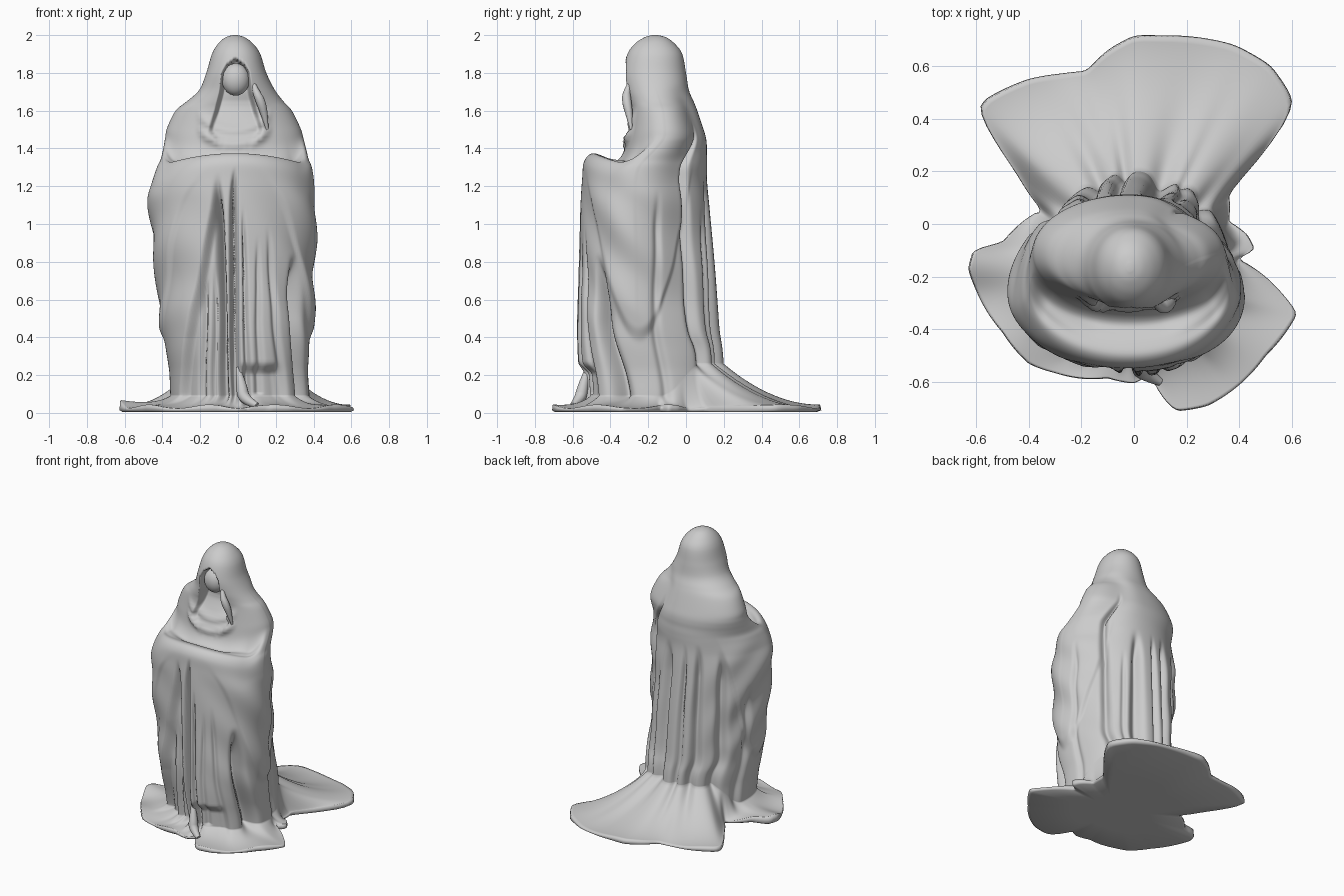
import bpy, bmesh, math
from mathutils import Vector

if "Cube" in bpy.data.objects:
    bpy.data.objects.remove(bpy.data.objects["Cube"])

COLS = 270
CENTRE = (0.0, -0.17)          # pole of the hem outline


def smooth(a, b, x):
    t = min(1, max(0, (x - a) / (b - a)))
    return t * t * (3 - 2 * t)


def interp(x, pts):
    if x <= pts[0][0]:
        return pts[0][1]
    for (a, u), (b, v) in zip(pts, pts[1:]):
        if x <= b:
            return u + (v - u) * (x - a) / (b - a)
    return pts[-1][1]


def catmull(p0, p1, p2, p3, t):
    return [0.5 * (2 * b + (c - a) * t + (2 * a - 5 * b + 4 * c - d) * t * t
                   + (3 * b - a - 3 * c + d) * t ** 3)
            for a, b, c, d in zip(p0, p1, p2, p3)]


# Body sections: height, front height shift, left, right, back, front
ROWS = [(.09, 0, .36, .38, .20, -.565), (.40, 0, .41, .40, .18, -.58),
        (.75, 0, .435, .405, .155, -.57), (1.08, 0, .47, .415, .125, -.56),
        (1.22, .02, .455, .40, .112, -.55), (1.30, .03, .43, .39, .112, -.54),
        (1.34, .033, .41, .375, .112, -.50), (1.38, -.02, .40, .365, .11, -.44),
        (1.42, -.09, .392, .355, .11, -.38), (1.46, -.08, .385, .345, .105, -.33),
        (1.51, -.03, .375, .33, .09, -.31), (1.60, 0, .33, .285, .06, -.30),
        (1.65, 0, .27, .24, .04, -.31), (1.71, 0, .205, .195, .015, -.325),
        (1.80, 0, .168, .15, 0, -.335), (1.90, 0, .138, .118, -.02, -.31),
        (1.955, 0, .105, .08, -.06, -.27), (1.988, 0, .066, .036, -.105, -.22),
        (2.0, 0, .026, -.004, -.15, -.18)]

# Spread of the cloth on the floor, seen from above
HEM = [(.39, -.13), (.46, -.10), (.43, -.04), (.36, .01), (.36, .12), (.50, .28),
       (.60, .43), (.60, .48), (.52, .60), (.38, .68), (.10, .715), (0, .715),
       (-.10, .66), (-.18, .58), (-.28, .57), (-.40, .55), (-.57, .47), (-.59, .43),
       (-.45, .2), (-.34, .04), (-.36, .05), (-.50, -.07), (-.61, -.10), (-.63, -.17),
       (-.60, -.25), (-.50, -.41), (-.40, -.53), (-.30, -.565), (-.10, -.585),
       (0, -.605), (.06, -.57), (.11, -.66), (.16, -.71), (.28, -.69), (.50, -.50),
       (.62, -.34), (.55, -.25)]

# Deep folds: angle at top, angle at bottom, top z, bottom z, half width, depth
FOLDS = [(254, 254, 1.27, .05, 5, .09), (272, 265, 1.31, .05, 3.5, .10),
         (281, 277, 1.1, .1, 2, .04), (294, 288, .95, .2, 2.5, .02),
         (304, 308, 1.0, .1, 3, .02), (327, 334, .85, .06, 6, .11),
         (236, 232, .8, .0, 3, .025), (246, 244, .8, 0, 2, .03),
         (40, 48, 1.55, .05, 4, .045), (76, 74, 1.27, .02, 6, .06),
         (62, 62, 1.1, .05, 2.5, .02), (96, 97, 1.27, 0, 3, .04),
         (111, 113, 1.28, 0, 4.5, .055), (134, 138, 1.25, .05, 5, .055),
         (16, 12, 1.2, .1, 3, .02), (160, 164, 1.0, .1, 4, .025)]


def fold_depth(deg, z):
    d = 0
    for a0, a1, zt, zb, w, depth in FOLDS:
        if zb - .1 < z < zt:
            t = (zt - z) / (zt - zb)
            k = ((deg - (a0 + (a1 - a0) * t) + 180) % 360 - 180) / (w * (.6 + .6 * t))
            if abs(k) < 3:
                d += depth * math.exp(-k * k) * smooth(zt, zt - .25, z)
    # underskirt set back between the left sleeve and the middle
    edge = interp(z, [(.1, 213), (.4, 221), (.8, 238), (1.2, 252)])
    d += .055 * smooth(edge - 2, edge + 4, deg) * smooth(262, 256, deg) * smooth(1.2, .95, z)
    # flatter right shoulder blade
    d += .03 * math.exp(-((deg - 36) / 22) ** 2) * smooth(.3, .8, z) * smooth(1.75, 1.6, z)
    return d


def hood_relief(x, z):
    """Push back the hood opening, and raise the draped collar."""
    half = interp(z, [(1.36, 0), (1.42, .10), (1.5, .15), (1.6, .115), (1.7, .09),
                      (1.8, .078), (1.84, .055), (1.88, 0)])
    depth = interp(z, [(1.38, 0), (1.45, .02), (1.55, .045), (1.65, .09), (1.8, .11)])
    dy = depth * smooth(0, .03, half - abs(x + .012))
    q = z - 1.425 - 1.9 * (x + .02) ** 2
    near = smooth(.21, .14, abs(x + .02))
    for off, w, h in ((0, .025, .03), (.07, .03, .02)):
        dy -= near * h * math.exp(-((q - off) / w) ** 2)
    return dy


def body_point(row, ang):
    z, dzf, xl, xr, yb, yf = row
    c, s = math.cos(ang), math.sin(ang)
    deg = math.degrees(ang)
    cx, a = (xr - xl) / 2, (xr + xl) / 2
    k = .5 + .07 * smooth(1.48, 1.2, z) * smooth(.1, .5, z)    # widest towards the front
    cy = yb + (yf - yb) * k
    b = yb - cy if s > 0 else cy - yf
    n = 2.07
    r = (abs(c / a) ** n + abs(s / b) ** n) ** (-1 / n)
    front = smooth(.1, .45, -s)
    # hollow behind the forearms is deepest in the middle
    if dzf < 0:
        dzf *= .5 + .5 * smooth(.32, .12, abs(r * c))
    arms = front * smooth(1.05, 1.3, z) * smooth(1.5, 1.4, z)
    z2 = z + dzf * front - .42 * arms * (r * c) ** 2
    z2 += .17 * smooth(.15, .75, s) * smooth(.5, .09, z)
    r -= fold_depth(deg, z2)
    # hanging sleeves: swags, with a rounded lower edge
    y = cy + r * s
    side = c * c * smooth(1.35, 1.1, z2)
    r += .010 * side * smooth(.3, .6, z2) * math.sin(17 * (z2 + .9 * r * s + .3 * c))
    under = .42 + 11 * (y + .25) ** 2
    r -= .02 * side * smooth(under + .04, under - .05, z2) * smooth(.05, .25, z2)
    # front right panel stops above the floor
    if 268 < deg < 312 and z2 < .3:
        r -= .05 * smooth(.27, .2, z2) * smooth(268, 276, deg) * smooth(312, 300, deg)
    x, y = cx + r * c, cy + r * s
    if s < 0 and z > 1.41:
        y += hood_relief(x, z2) * smooth(0, .3, -s)
    return Vector((x, y, z2))


# Hem radius by angle
polar = sorted((math.atan2(y - CENTRE[1], x - CENTRE[0]) % math.tau,
                math.hypot(x - CENTRE[0], y - CENTRE[1])) for x, y in HEM)
polar = [(polar[-1][0] - math.tau, polar[-1][1])] + polar + [(polar[0][0] + math.tau, polar[0][1])]


def hem_point(ang, scale=1.0):
    r = sum(interp(ang + d, polar) for d in (-.02, 0, .02)) / 3 * scale
    return Vector((CENTRE[0] + r * math.cos(ang), CENTRE[1] + r * math.sin(ang), 0))


angles = [math.tau * i / COLS for i in range(COLS)]
rings = []

# Underside and rim of the spread cloth
for scale, z in ((.5, .004), (.97, .004), (1.0, .014)):
    rings.append([hem_point(a, scale) + Vector((0, 0, z)) for a in angles])

# Spread cloth rising to the robe
HEM_STEPS = 26
for i in range(HEM_STEPS):
    t = i / HEM_STEPS
    ring = []
    for a in angles:
        base, rim = body_point(ROWS[0], a), hem_point(a, .993)
        back = smooth(.1, .6, math.sin(a))
        p = rim.lerp(base, t)
        low = .034 + .010 * math.sin(9 * a) * (1 - t)
        low += .03 * math.exp(-((a - 3.12) / .13) ** 2) * (1 - t)
        low += .02 * math.exp(-((a - 1.9) / .1) ** 2) * math.sin(math.pi * t)
        p.z = low + (base.z - low) * t ** (2.6 - .7 * back)
        ring.append(p)
    rings.append(ring)

# Robe, arms, shoulders and hood
for i in range(len(ROWS) - 1):
    p = [ROWS[max(0, min(len(ROWS) - 1, i + k))] for k in (-1, 0, 1, 2)]
    steps = max(5, int((p[2][0] - p[1][0]) / .012))
    for j in range(steps):
        row = catmull(*p, j / steps)
        rings.append([body_point(row, a) for a in angles])
rings.append([body_point(ROWS[-1], a) for a in angles])


def skin(name, rings):
    bm = bmesh.new()
    vs = [[bm.verts.new(p) for p in ring] for ring in rings]
    for lo, hi in zip(vs, vs[1:]):
        for i in range(len(lo)):
            j = (i + 1) % len(lo)
            bm.faces.new((lo[i], lo[j], hi[j], hi[i]))
    for ring in (vs[0], vs[-1]):
        mid = bm.verts.new(sum((v.co for v in ring), Vector()) / len(ring))
        for i in range(len(ring)):
            bm.faces.new((ring[i], ring[(i + 1) % len(ring)], mid))
    bmesh.ops.recalc_face_normals(bm, faces=bm.faces)
    for f in bm.faces:
        f.smooth = True
    me = bpy.data.meshes.new(name)
    bm.to_mesh(me)
    bm.free()
    bpy.context.collection.objects.link(bpy.data.objects.new(name, me))


skin("hooded_robe", rings)

# Shadowed face inside the hood
bpy.ops.mesh.primitive_uv_sphere_add(segments=40, ring_count=24, radius=1, location=(-.012, -.25, 1.765))
face = bpy.context.object
face.name = "face"
face.scale = (.074, .062, .085)
bpy.ops.object.shade_smooth()


def cloth_roll(name, pts, radius):
    cu = bpy.data.curves.new(name, 'CURVE')
    cu.dimensions, cu.bevel_depth, cu.bevel_resolution = '3D', radius, 4
    cu.use_fill_caps = True
    sp = cu.splines.new('NURBS')
    sp.points.add(len(pts) - 1)
    for q, (x, y, z, r) in zip(sp.points, pts):
        q.co, q.radius = (x, y, z, 1), r
    sp.use_endpoint_u, sp.order_u = True, 3
    bpy.context.collection.objects.link(bpy.data.objects.new(name, cu))


# Loose folded edge of the hood and the gathered cloth at the feet
cloth_roll("hood_fold", [(.075, -.29, 1.76, .4), (.095, -.315, 1.70, .9), (.12, -.315, 1.65, 1.2),
                         (.14, -.30, 1.58, .9), (.155, -.29, 1.50, .3)], .022)
cloth_roll("foot_fold", [(.0, -.52, .24, .4), (.02, -.545, .14, 1), (.03, -.56, .07, 1.1),
                         (.1, -.60, .04, .5)], .03)
